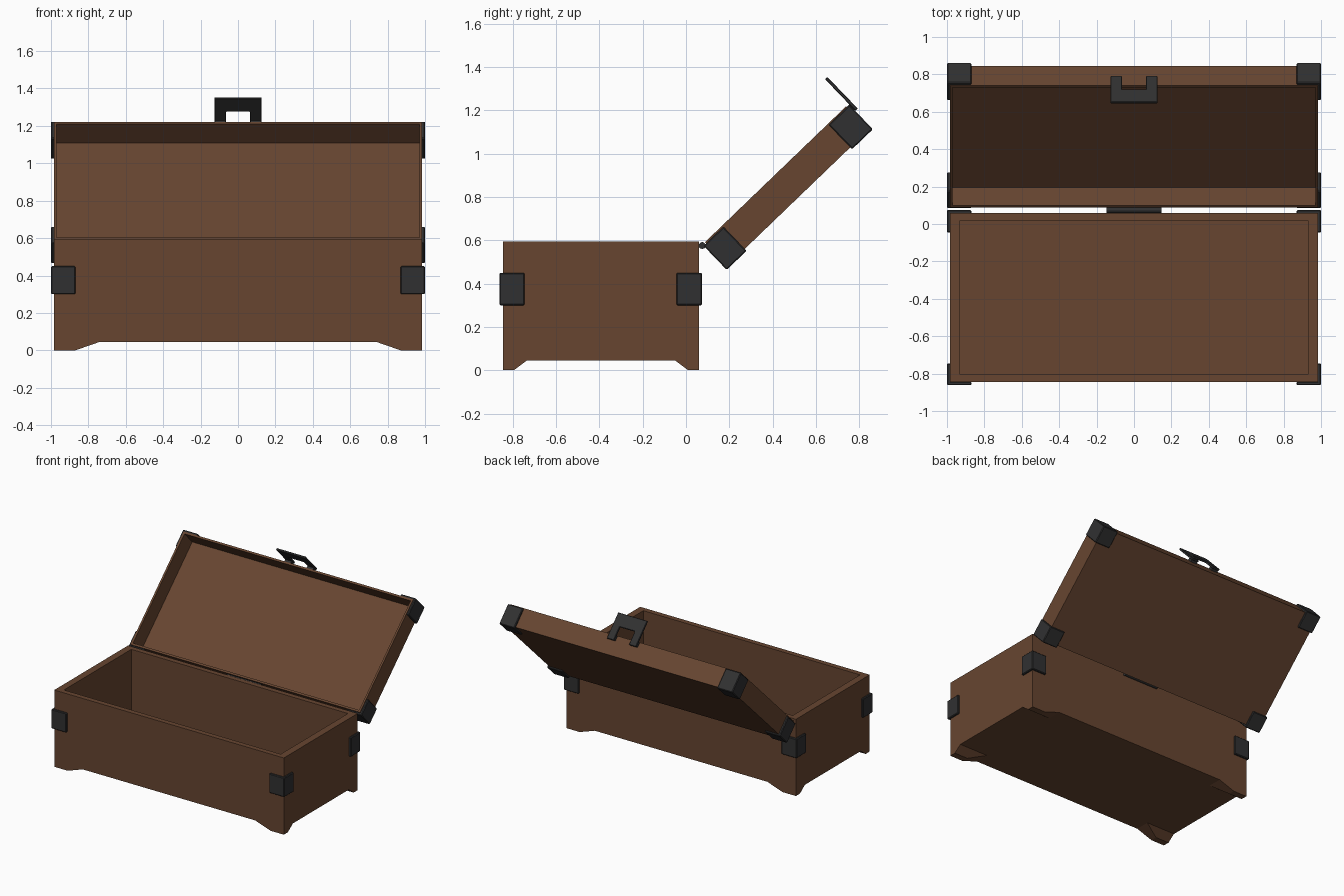
import bpy, bmesh, math
from mathutils import Vector, Matrix

if "Cube" in bpy.data.objects:
    bpy.data.objects.remove(bpy.data.objects["Cube"])


def material(name, rgb):
    m = bpy.data.materials.new(name)
    m.diffuse_color = (*rgb, 1)
    m.use_nodes = True
    m.node_tree.nodes["Principled BSDF"].inputs["Base Color"].default_value = m.diffuse_color
    return m


WOOD = material("brown wood", (0.135, 0.060, 0.030))
IRON = material("dark iron", (0.030, 0.030, 0.031))

# Frame of the opened lid: local y runs along the lid, local z=0 is its open rim
LID = Matrix.Translation((0, 0.088, 0.592)) @ Matrix.Rotation(math.radians(43.9), 4, 'X')
BASE = Matrix.Identity(4)


def finish(bm, name, mat, frame=BASE, mirror=False, shell=0, bevel=0):
    bmesh.ops.recalc_face_normals(bm, faces=bm.faces) if not shell else None
    me = bpy.data.meshes.new(name)
    bm.to_mesh(me)
    bm.free()
    me.materials.append(mat)
    ob = bpy.data.objects.new(name, me)
    bpy.context.collection.objects.link(ob)
    ob.matrix_world = frame
    if shell:
        s = ob.modifiers.new("shell", 'SOLIDIFY')
        s.thickness, s.offset, s.use_even_offset = shell, -1, True
    if bevel:
        b = ob.modifiers.new("bevel", 'BEVEL')
        b.width, b.segments = bevel, 1
    if mirror:
        m = ob.modifiers.new("mirror", 'MIRROR')
        m.use_axis = (True, False, False)
        m.use_mirror_merge = False
    return ob


def box(bm, lo, hi):
    lo, hi = Vector(lo), Vector(hi)
    mat = Matrix.Translation((lo + hi) / 2) @ Matrix.Diagonal((*(hi - lo), 1))
    return bmesh.ops.create_cube(bm, size=1, matrix=mat)["verts"]


def tray(name, lo, hi, wall_x, wall_y, floor_z, frame):
    """Box opened at the top with given wall thicknesses."""
    bm = bmesh.new()
    box(bm, lo, hi)
    bm.normal_update()
    top = max(bm.faces, key=lambda f: f.normal.z)
    bmesh.ops.inset_region(bm, faces=[top], thickness=min(wall_x, wall_y))
    mid = (lo[1] + hi[1]) / 2
    for v in top.verts:
        v.co.x = math.copysign(hi[0] - wall_x, v.co.x)
        v.co.y = hi[1] - wall_y if v.co.y > mid else lo[1] + wall_y
    new = bmesh.ops.extrude_discrete_faces(bm, faces=[top])["faces"]
    for v in new[0].verts:
        v.co.z = floor_z
    return finish(bm, name, WOOD, frame)


def corner(name, lo, hi, keep, frame):
    """Mirrored corner cap: only the outward faces in keep, thickened inward."""
    bm = bmesh.new()
    box(bm, lo, hi)
    bm.normal_update()
    drop = [f for f in bm.faces if not any(f.normal.dot(Vector(k)) > 0.9 for k in keep)]
    bmesh.ops.delete(bm, geom=drop, context='FACES')
    finish(bm, name, IRON, frame, mirror=True, shell=0.02, bevel=0.005)


# Chest body and open lid
tray("chest_body", (-0.985, -0.845, 0.045), (0.985, 0.06, 0.595), 0.055, 0.04, 0.08, BASE)
tray("lid", (-0.985, 0, -0.15), (0.985, 0.905, 0), 0.015, 0.015, -0.138, LID)

# Tapered corner feet
for name, y, s in (("front_feet", -0.845, 1), ("back_feet", 0.06, -1)):
    bm = bmesh.new()
    y2 = y + s * 0.11
    for v in box(bm, (0.74, min(y, y2), 0), (0.985, max(y, y2), 0.045)):
        if v.co.z < 0.01:
            v.co.x = max(v.co.x, 0.87)
            if abs(v.co.y - y) > 0.01:
                v.co.y = y + s * 0.05
    finish(bm, name, WOOD, mirror=True)

# Iron corners on the body
corner("front_body_corners", (0.87, -0.862, 0.30), (1.0, -0.745, 0.45),
       [(1, 0, 0), (0, -1, 0)], BASE)
corner("back_body_corners", (0.87, -0.045, 0.30), (1.0, 0.075, 0.45),
       [(1, 0, 0), (0, 1, 0)], BASE)

# Iron corners on the lid
corner("front_lid_corners", (0.87, 0.787, -0.162), (1.0, 0.92, -0.006),
       [(1, 0, 0), (0, 1, 0), (0, 0, -1)], LID)
corner("back_lid_corners", (0.87, -0.017, -0.162), (1.0, 0.11, -0.008),
       [(1, 0, 0), (0, -1, 0), (0, 0, -1)], LID)

# U-shaped latch hanging from the lid front
bm = bmesh.new()
outline = [(-0.125, -0.045), (-0.065, -0.045), (-0.065, 0.06), (0.065, 0.06),
           (0.065, -0.045), (0.125, -0.045), (0.125, 0.158), (-0.125, 0.158)]
face = bm.faces.new([bm.verts.new((x, 0.921, z)) for x, z in outline])
ext = bmesh.ops.extrude_face_region(bm, geom=[face])["geom"]
bmesh.ops.translate(bm, vec=(0, 0.015, 0),
                    verts=[g for g in ext if isinstance(g, bmesh.types.BMVert)])
finish(bm, "latch", IRON, LID, bevel=0.003)

# Pads joining the latch to the lid
bm = bmesh.new()
box(bm, (0.068, 0.9, -0.04), (0.122, 0.923, -0.004))
finish(bm, "latch_pads", IRON, LID, mirror=True)

# Hinge barrel
bm = bmesh.new()
bmesh.ops.create_cone(bm, cap_ends=True, segments=12, radius1=0.016, radius2=0.016, depth=0.295,
                      matrix=Matrix.Translation((0, 0.075, 0.576)) @ Matrix.Rotation(math.pi / 2, 4, 'Y'))
finish(bm, "hinge", IRON)
